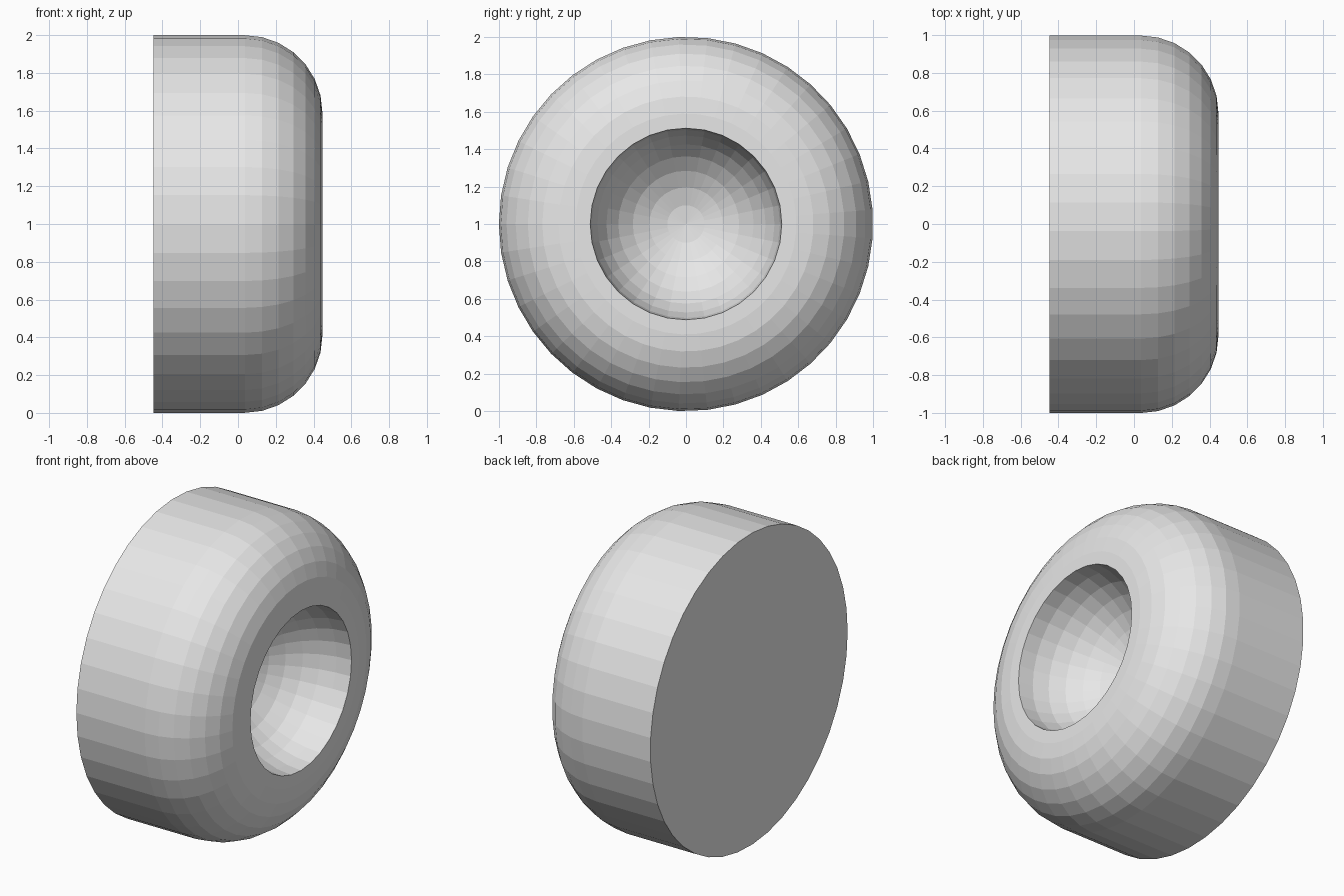
import bpy
import bmesh
from math import sin, cos, pi

cube = bpy.data.objects.get("Cube")
if cube:
    bpy.data.objects.remove(cube, do_unlink=True)

HALF = 0.447        # half of the wheel's width
ROUND = 0.41        # shoulder radius
BOWL = 0.512        # radius of the hollow
bm = bmesh.new()


def ring(x, radius, sides):
    """Ring of vertices around the x axis, starting at -y."""
    angles = [2 * pi * i / sides for i in range(sides)]
    return [bm.verts.new((x, -radius * cos(a), 1 + radius * sin(a))) for a in angles]


def loft(profile, sides):
    """Revolve a list of (x, radius) points and return its rings."""
    rings = [ring(x, r, sides) for x, r in profile]
    for a, b in zip(rings, rings[1:]):
        for i in range(sides):
            j = (i + 1) % sides
            bm.faces.new((a[i], a[j], b[j], b[i]))
    return rings


def loop_edges(verts):
    return [bm.edges.get((v, verts[i - 1])) for i, v in enumerate(verts)]


# Tread and rounded shoulder
steps = 7
shoulder = [(HALF - ROUND + ROUND * sin(t), 1 - ROUND + ROUND * cos(t))
            for t in (pi / 2 * k / steps for k in range(steps + 1))]
outer = loft([(-HALF, 1)] + shoulder, 41)

# Flat back
bm.faces.new(outer[0])

# Hemispherical hollow
rows = 8
hollow = loft([(HALF - BOWL * sin(t), BOWL * cos(t))
               for t in (pi / 2 * k / rows for k in range(rows))], 32)
tip = bm.verts.new((HALF - BOWL, 0, 1))
last = hollow[-1]
for i, v in enumerate(last):
    bm.faces.new((last[i - 1], v, tip))

# Flat face between shoulder and hollow
bmesh.ops.triangle_fill(bm, use_beauty=True, normal=(1, 0, 0),
                        edges=loop_edges(outer[-1]) + loop_edges(hollow[0]))
bmesh.ops.recalc_face_normals(bm, faces=bm.faces)

mesh = bpy.data.meshes.new("wheel")
bm.to_mesh(mesh)
bm.free()
wheel = bpy.data.objects.new("wheel", mesh)
bpy.context.collection.objects.link(wheel)

# Plain grey material
grey = bpy.data.materials.new("light grey")
grey.use_nodes = True
colour = (0.8, 0.8, 0.8, 1)
grey.diffuse_color = colour
grey.node_tree.nodes["Principled BSDF"].inputs["Base Color"].default_value = colour
mesh.materials.append(grey)
